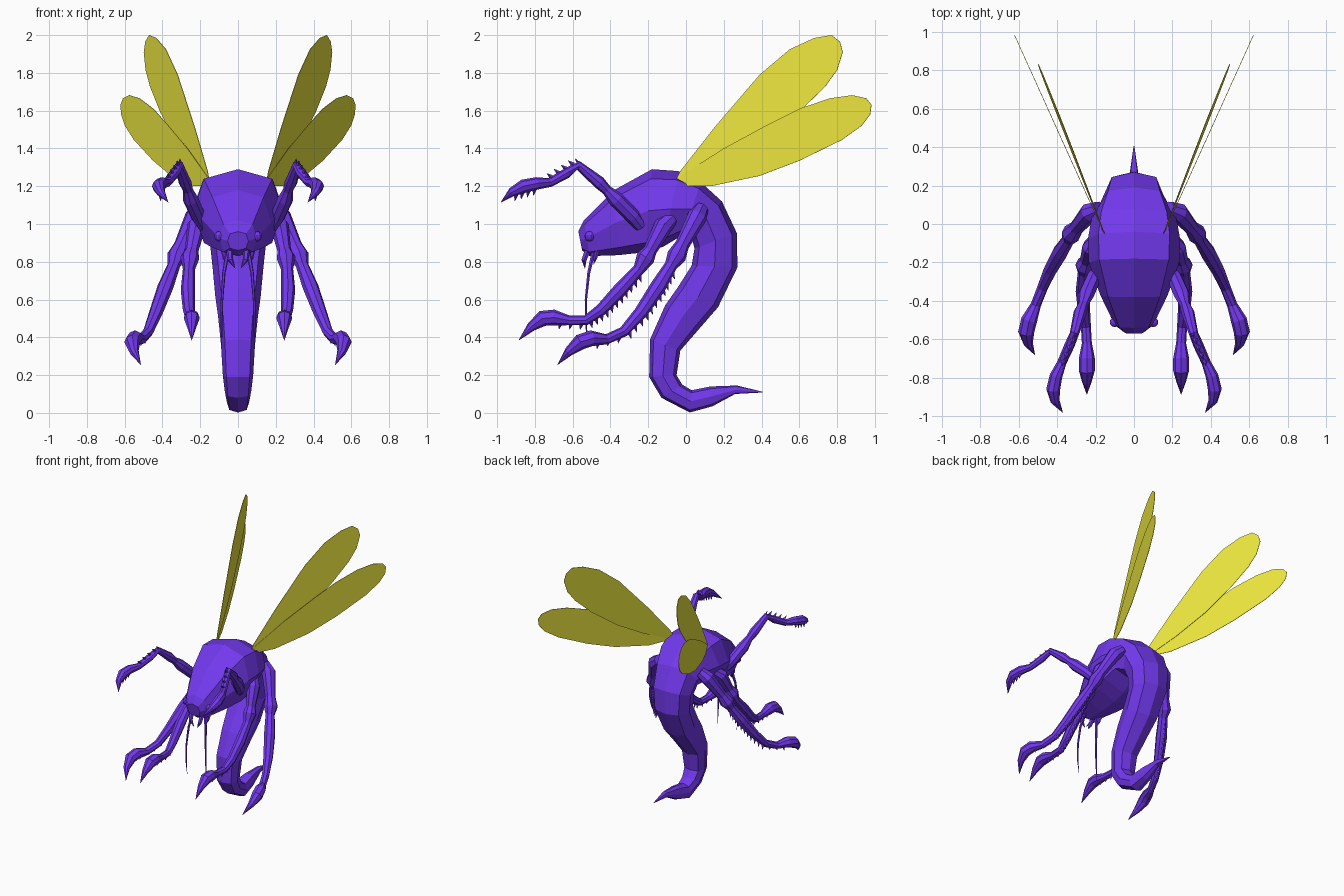
import bpy, bmesh
from math import sin, cos, pi
from mathutils import Vector


def material(name, color):
    m = bpy.data.materials.new(name)
    m.diffuse_color = color
    return m


BLUE = material("blue_shell", (0.17, 0.04, 0.85, 1))
YELLOW = material("yellow_wing", (0.85, 0.80, 0.05, 1))


def skin(bm, rings):
    """Bridge rings of points into a closed skin."""
    rows = [[bm.verts.new(p) for p in r] for r in rings]
    n = len(rows[0])
    for a, b in zip(rows, rows[1:]):
        for i in range(n):
            j = (i + 1) % n
            bm.faces.new((a[i], a[j], b[j], b[i]))
    bm.faces.new(rows[0])
    bm.faces.new(rows[-1])


def tube(bm, pts, radii, sides=8):
    """Tapered tube along a path."""
    pts = [Vector(p) for p in pts]
    rings = []
    for i, (p, r) in enumerate(zip(pts, radii)):
        t = (pts[min(i + 1, len(pts) - 1)] - pts[max(i - 1, 0)]).normalized()
        u = Vector((1, 0, 0))
        u = (u - t * t.dot(u)).normalized()
        v = t.cross(u)
        rings.append([p + (u * cos(2 * pi * k / sides) + v * sin(2 * pi * k / sides)) * r
                      for k in range(sides)])
    skin(bm, rings)


def spikes(bm, a, b, ra, rb, d, n, size=0.032):
    """Row of thorns on the side d of the segment a-b."""
    a, b, d = Vector(a), Vector(b), Vector(d).normalized()
    for k in range(n):
        f = (k + 0.5) / n
        p = a.lerp(b, f) + d * (ra + (rb - ra) * f) * 0.75
        lean = (b - a).normalized() * size * 0.4
        tube(bm, [p, p + d * size + lean], [0.013, 0.001], 4)


def finish(bm, name, mat, mirror=True, thick=0):
    bmesh.ops.recalc_face_normals(bm, faces=bm.faces)
    me = bpy.data.meshes.new(name)
    bm.to_mesh(me)
    bm.free()
    me.materials.append(mat)
    ob = bpy.data.objects.new(name, me)
    bpy.context.collection.objects.link(ob)
    if thick:
        s = ob.modifiers.new("thickness", "SOLIDIFY")
        s.thickness, s.offset = thick, 0
    if mirror:
        ob.modifiers.new("mirror", "MIRROR")
    return ob


# Body: each ring is back (y, z), belly (y, z), half width
BODY = [
    (-.570, .96, -.55, .86, .055), (-.54, 1.02, -.51, .83, .10),
    (-.38, 1.18, -.36, .835, .175), (-.18, 1.29, -.22, .85, .235),
    (-.04, 1.28, -.12, .88, .24), (.08, 1.22, -.02, .94, .22),
    (.19, 1.12, .03, .93, .175), (.27, .95, .045, .87, .15),
    (.272, .77, .03, .78, .135), (.17, .56, -.04, .67, .12),
    (.07, .445, -.11, .57, .105), (-.03, .33, -.19, .39, .09),
    (-.05, .20, -.195, .19, .08), (-.02, .15, -.13, .08, .07),
    (.03, .12, .02, .002, .06), (.13, .14, .14, .035, .045),
    (.27, .145, .26, .10, .022), (.405, .112, .405, .108, .002)]
K = 0.77
PROFILE = [(0, 1), (K, K), (1, 0), (K, -K), (0, -1), (-K, -K), (-1, 0), (-K, K)]
bm = bmesh.new()
rings = []
for oy, oz, iy, iz, w in BODY:
    c = Vector((0, (oy + iy) / 2, (oz + iz) / 2))
    h = Vector((0, (oy - iy) / 2, (oz - iz) / 2))
    rings.append([c + h * b + Vector((w * a, 0, 0)) for a, b in PROFILE])
skin(bm, rings)
finish(bm, "body_and_tail", BLUE, mirror=False)

# Eyes
bm = bmesh.new()
bmesh.ops.create_uvsphere(bm, u_segments=10, v_segments=7, radius=0.027)
bmesh.ops.translate(bm, verts=bm.verts, vec=(.10, -.51, .935))
finish(bm, "eyes", BLUE)

# Mandibles
bm = bmesh.new()
tube(bm, [(.045, -.52, .86), (.04, -.54, .81), (.015, -.535, .765)], [.018, .015, .001], 6)
tube(bm, [(.075, -.47, .86), (.07, -.48, .82), (.06, -.49, .785)], [.015, .011, .001], 6)
finish(bm, "mandibles", BLUE)

# Feelers hanging from the mouth
bm = bmesh.new()
tube(bm, [(.055, -.49, .85), (.075, -.515, .74), (.085, -.53, .60), (.088, -.53, .48),
          (.085, -.52, .36)], [.012, .009, .007, .006, .001], 6)
finish(bm, "feelers", BLUE)

# Three pairs of spiny clawed limbs: (path, radii, thorn rows)
front = [(.18, -.24, .99), (.21, -.28, 1.04), (.25, -.37, 1.13), (.265, -.42, 1.18),
         (.28, -.46, 1.22), (.31, -.57, 1.31), (.335, -.63, 1.27), (.375, -.72, 1.22),
         (.405, -.79, 1.215), (.42, -.86, 1.20), (.41, -.92, 1.17), (.37, -.98, 1.115)]
front_r = [.035, .04, .042, .027, .034, .024, .027, .024, .033, .036, .024, .001]
middle = [(.19, -.08, 1.03), (.22, -.12, .99), (.245, -.19, .86), (.255, -.215, .82),
          (.26, -.25, .76), (.265, -.35, .65), (.26, -.45, .545), (.25, -.53, .49),
          (.245, -.62, .49), (.245, -.70, .505), (.245, -.76, .50), (.245, -.82, .455),
          (.245, -.885, .385)]
middle_r = [.04, .05, .036, .05, .032, .038, .032, .026, .026, .042, .042, .025, .001]
hind = [(.18, .08, 1.08), (.23, .06, 1.04), (.30, -.02, .89), (.325, -.05, .83),
        (.34, -.08, .78), (.385, -.15, .665), (.435, -.24, .53), (.475, -.33, .43),
        (.51, -.42, .39), (.545, -.50, .395), (.56, -.56, .375), (.55, -.62, .325),
        (.515, -.68, .255)]
hind_r = [.04, .052, .038, .052, .034, .042, .036, .028, .027, .042, .042, .025, .001]
DOWN, UP = (0, .6, -.8), (0, -.5, .85)
LIMBS = {
    "front_arms": (front, front_r, [(4, 5, UP, 3), (5, 7, UP, 4), (8, 10, (0, .2, -1), 4)]),
    "middle_legs": (middle, middle_r, [(4, 5, DOWN, 4), (5, 6, DOWN, 4), (6, 7, DOWN, 3),
                                       (7, 9, (0, .2, -1), 3)]),
    "hind_legs": (hind, hind_r, [(4, 5, DOWN, 4), (5, 6, DOWN, 4), (6, 7, DOWN, 3),
                                 (7, 9, (0, .2, -1), 3)])}
for name, (path, radii, rows) in LIMBS.items():
    bm = bmesh.new()
    tube(bm, path, radii)
    for i, j, d, n in rows:
        spikes(bm, path[i], path[j], radii[i], radii[j], d, n)
    finish(bm, name, BLUE)


# Wings: flat outlines in (y, z), leaning outwards with y
def wing(name, outline, slope, tilt=0):
    bm = bmesh.new()
    bm.faces.new([bm.verts.new((.15 + (y + .06) * slope + (z - 1.22 - (y + .06) * .8) * tilt, y, z))
                  for y, z in outline])
    finish(bm, name, YELLOW, thick=0.003)


wing("upper_wings", [(-.06, 1.22), (-.03, 1.28), (.15, 1.51), (.39, 1.79), (.55, 1.925), (.68, 1.985),
                     (.77, 2.0), (.815, 1.965), (.83, 1.91), (.80, 1.815), (.735, 1.725),
                     (.60, 1.595), (.40, 1.44), (.18, 1.31), (-.02, 1.215)], .39, -.03)
wing("lower_wings", [(-.06, 1.22), (-.02, 1.26), (.20, 1.40), (.44, 1.53), (.60, 1.61), (.76, 1.665),
                     (.88, 1.682), (.955, 1.665), (.982, 1.63), (.975, 1.58), (.93, 1.52),
                     (.825, 1.445), (.60, 1.335), (.39, 1.255), (.13, 1.20), (-.03, 1.203)], .452)
